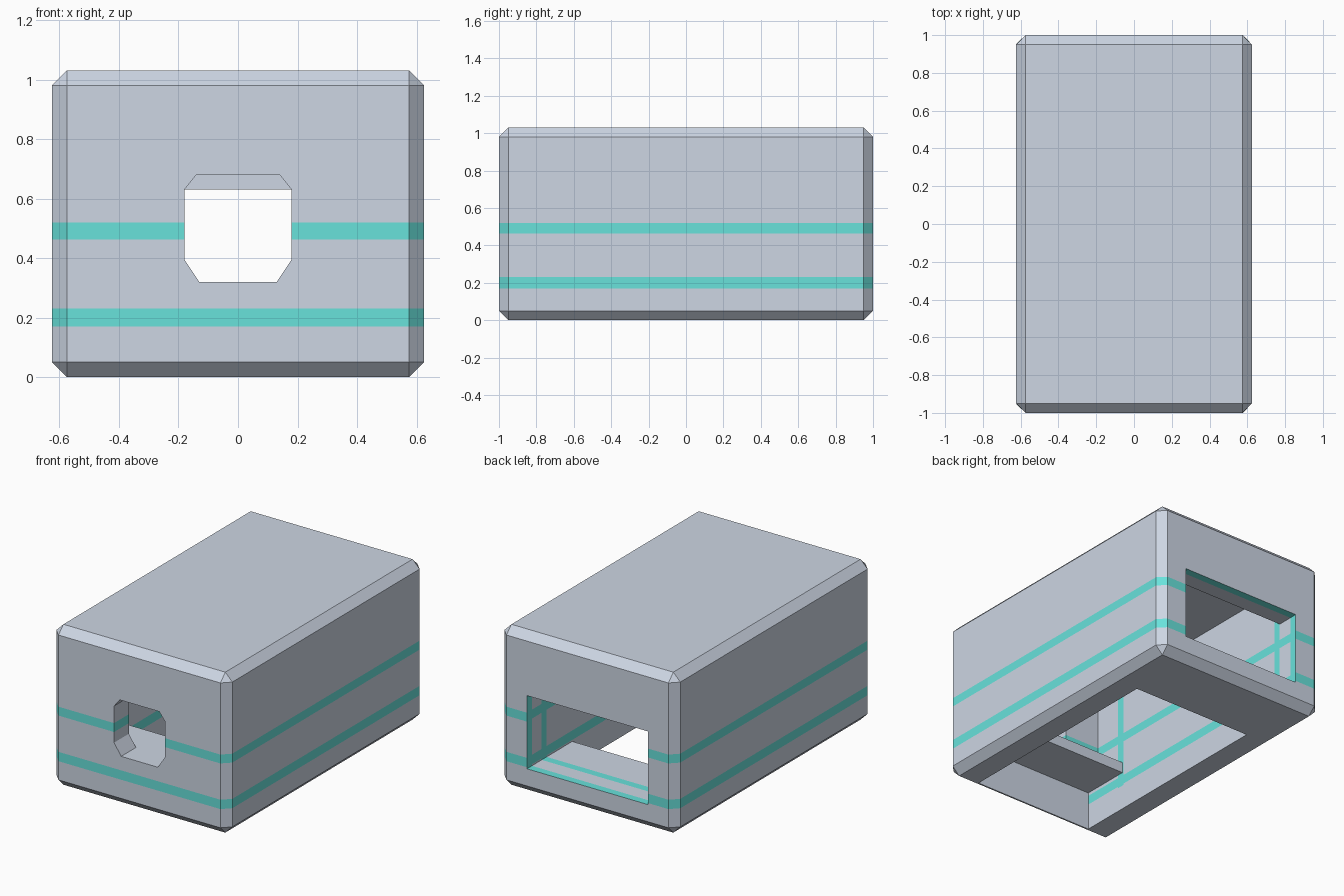
import bpy, bmesh
from mathutils import Vector

if "Cube" in bpy.data.objects:
    bpy.data.objects.remove(bpy.data.objects["Cube"])


def material(name, rgb):
    m = bpy.data.materials.new(name)
    m.diffuse_color = (*rgb, 1)
    m.use_nodes = True
    m.node_tree.nodes["Principled BSDF"].inputs["Base Color"].default_value = m.diffuse_color
    return m


GREY = material("pale grey", (0.61, 0.67, 0.77))
TEAL = material("teal trim", (0.14, 0.76, 0.71))


def link(name, bm):
    mesh = bpy.data.meshes.new(name)
    bm.to_mesh(mesh)
    bm.free()
    ob = bpy.data.objects.new(name, mesh)
    bpy.context.collection.objects.link(ob)
    return ob


def box(name, lo, hi, bevel=0):
    lo, hi = Vector(lo), Vector(hi)
    bm = bmesh.new()
    bmesh.ops.create_cube(bm, size=1)
    for v in bm.verts:
        v.co = Vector(c * s for c, s in zip(v.co, hi - lo)) + (lo + hi) / 2
    if bevel:
        bmesh.ops.bevel(bm, geom=bm.edges[:], offset=bevel, segments=1,
                        affect='EDGES', profile=0.5)
    return link(name, bm)


def prism(name, points, y0, y1):
    bm = bmesh.new()
    face = bm.faces.new([bm.verts.new((x, y0, z)) for x, z in points])
    ext = bmesh.ops.extrude_face_region(bm, geom=[face])
    for v in ext["geom"]:
        if isinstance(v, bmesh.types.BMVert):
            v.co.y = y1
    bmesh.ops.recalc_face_normals(bm, faces=bm.faces[:])
    return link(name, bm)


# Chamfered outer block
W = 0.43
shell = box("hollow_housing", (-0.625, -1, 0), (0.625, 1, 1.03), 0.05)

# Openings: chamber, back window, underside hatch, front port
port = [(-0.13, 0.32), (0.13, 0.32), (0.18, 0.395), (0.18, 0.63),
        (0.14, 0.68), (-0.14, 0.68), (-0.18, 0.63), (-0.18, 0.395)]
cutters = [
    box("chamber_cutter", (-W, -0.85, 0.16), (W, 0.85, 0.88)),
    box("back_window_cutter", (-W, 0.7, 0.16), (W, 1.1, 0.63)),
    box("hatch_cutter", (-W, -0.8, -0.1), (W, 0.54, 0.3)),
    box("front_recess_cutter", (-W, -0.94, -0.1), (W, -0.7, 0.25)),
    prism("front_port_cutter", port, -1.1, -0.7),
]
for c in cutters:
    c.hide_render = True
    mod = shell.modifiers.new(c.name, 'BOOLEAN')
    mod.operation, mod.solver, mod.object = 'DIFFERENCE', 'EXACT', c

bpy.context.view_layer.update()
bm = bmesh.new()
bm.from_mesh(shell.evaluated_get(bpy.context.evaluated_depsgraph_get()).to_mesh())
shell.modifiers.clear()
for c in cutters:
    bpy.data.objects.remove(c)

# Trim bands cut into the faces
BANDS_Z = [(0.17, 0.23), (0.463, 0.52)]
BANDS_Y = [(-0.66, -0.61), (0.80, 0.85), (0.95, 1.0)]
bmesh.ops.triangulate(bm, faces=bm.faces[:])
for axis, bands in (((0, 0, 1), BANDS_Z), ((0, 1, 0), BANDS_Y)):
    for value in (v for band in bands for v in band if v < 0.99):
        bmesh.ops.bisect_plane(bm, geom=bm.verts[:] + bm.edges[:] + bm.faces[:],
                               plane_co=Vector(axis) * value, plane_no=axis, dist=1e-5)

# Colour the bands by height and depth
shell.data.materials.append(GREY)
shell.data.materials.append(TEAL)
bm.normal_update()
for f in bm.faces:
    c, n = f.calc_center_median(), f.normal
    upright = abs(n.z) < 0.3
    recess_wall = n.y > 0.5 and -0.96 < c.y < -0.9
    level = upright and not recess_wall and any(a < c.z < b for a, b in BANDS_Z)
    inside = abs(c.x) < W + 0.01 and 0.15 < c.z < 0.87 and abs(n.y) < 0.3
    ring = inside and any(a < c.y < b for a, b in BANDS_Y)
    f.material_index = int(level or ring)
    f.smooth = False
bm.to_mesh(shell.data)
bm.free()

# Shelf inside, behind the front port
shelf = box("inner_shelf", (-W, -0.85, 0.25), (W, -0.62, 0.32))
shelf.data.materials.append(GREY)
